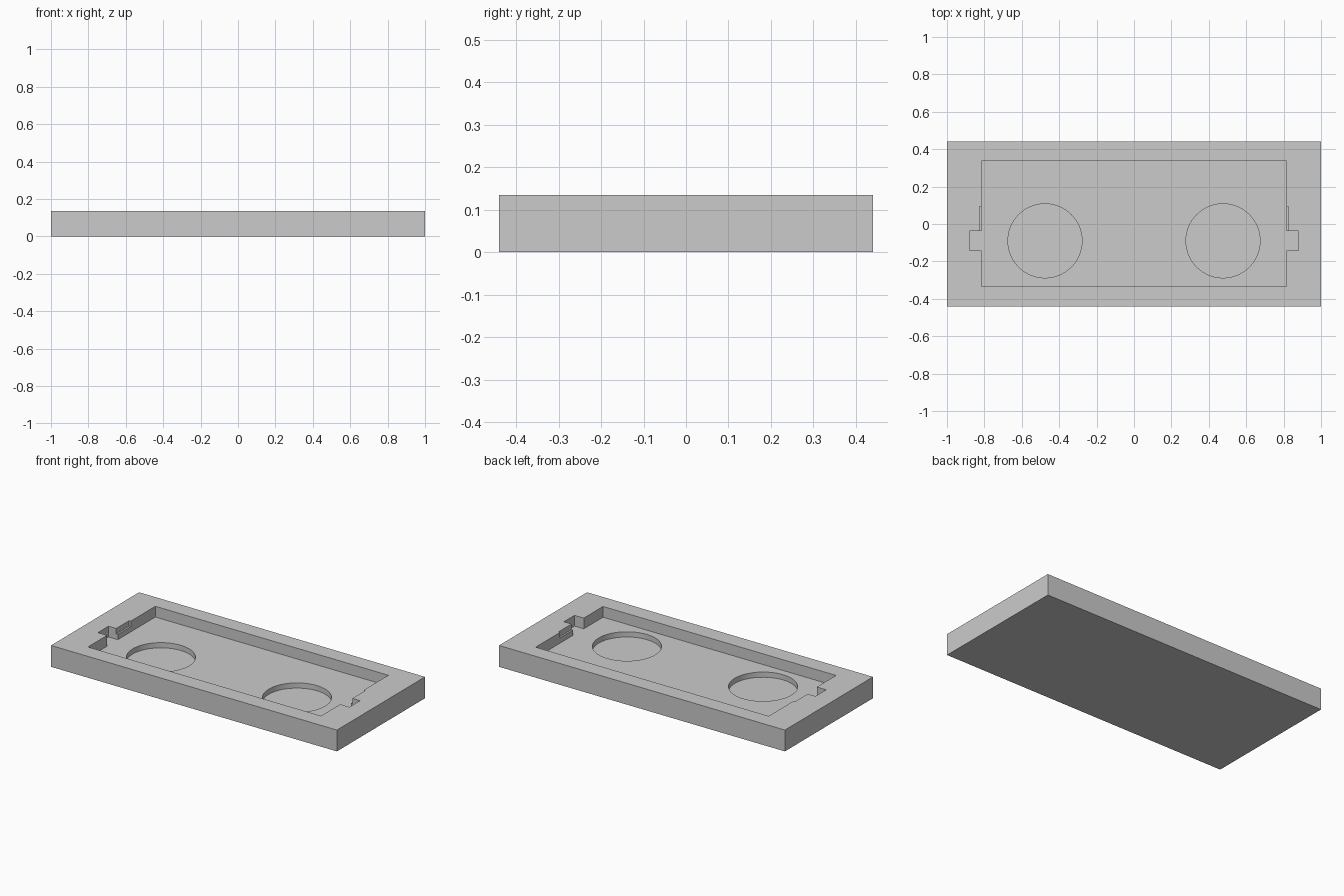
import bpy
import bmesh
from math import cos, sin, tau

if "Cube" in bpy.data.objects:
    bpy.data.objects.remove(bpy.data.objects["Cube"], do_unlink=True)

LENGTH, WIDTH, HEIGHT = 2.0, 0.88, 0.135
POCKET_Z = 0.067     # floor of the main pocket
WELL_Z = 0.034       # floor of the round wells
SHELF_Z = 0.10       # floor of the shallow side shelves
TOP = HEIGHT + 0.05  # cutters reach past the top face

grey = bpy.data.materials.new("plain grey")
grey.use_nodes = True
grey.diffuse_color = (0.6, 0.6, 0.6, 1)
grey.node_tree.nodes["Principled BSDF"].inputs["Base Color"].default_value = grey.diffuse_color


def prism(name, outline, z0, z1):
    """Extrude a counter-clockwise outline from z0 to z1."""
    bm = bmesh.new()
    base = bm.faces.new([bm.verts.new((x, y, z0)) for x, y in outline])
    grown = bmesh.ops.extrude_face_region(bm, geom=[base], use_keep_orig=True)
    top = [v for v in grown["geom"] if isinstance(v, bmesh.types.BMVert)]
    bmesh.ops.translate(bm, verts=top, vec=(0, 0, z1 - z0))
    bmesh.ops.recalc_face_normals(bm, faces=bm.faces)
    mesh = bpy.data.meshes.new(name)
    bm.to_mesh(mesh)
    bm.free()
    mesh.materials.append(grey)
    obj = bpy.data.objects.new(name, mesh)
    bpy.context.collection.objects.link(obj)
    return obj


def rectangle(x0, x1, y0, y1):
    return [(x0, y0), (x1, y0), (x1, y1), (x0, y1)]


def circle(cx, cy, r, n=64):
    return [(cx + r * cos(tau * i / n), cy + r * sin(tau * i / n)) for i in range(n)]


def cut(target, cutter):
    """Subtract the cutter, then discard it."""
    mod = target.modifiers.new("cut", "BOOLEAN")
    mod.operation = "DIFFERENCE"
    mod.solver = "EXACT"
    mod.object = cutter
    cutter.hide_render = True
    bpy.context.view_layer.objects.active = target
    bpy.ops.object.modifier_apply(modifier=mod.name)
    bpy.data.objects.remove(cutter, do_unlink=True)


# Slab
tray = prism("tray", rectangle(-LENGTH / 2, LENGTH / 2, -WIDTH / 2, WIDTH / 2), 0, HEIGHT)

# Main pocket with a deep notch at each end
right_edge = [(0.815, -0.335), (0.815, -0.143), (0.88, -0.143),
              (0.88, -0.037), (0.815, -0.037), (0.815, 0.338)]
left_edge = [(-x, y) for x, y in reversed(right_edge)]
cut(tray, prism("pocket_cutter", right_edge + left_edge, POCKET_Z, TOP))

for side in (-1, 1):
    # Shallow shelf beside each notch
    x0, x1 = sorted((side * 0.78, side * 0.826))
    cut(tray, prism("shelf_cutter", rectangle(x0, x1, -0.05, 0.093), SHELF_Z, TOP))
    # Round well in the pocket floor
    cut(tray, prism("well_cutter", circle(side * 0.476, -0.09, 0.198), WELL_Z, TOP))

# Smooth well walls, sharp corners
bpy.ops.object.select_all(action="DESELECT")
tray.select_set(True)
bpy.context.view_layer.objects.active = tray
bpy.ops.object.shade_smooth_by_angle()
